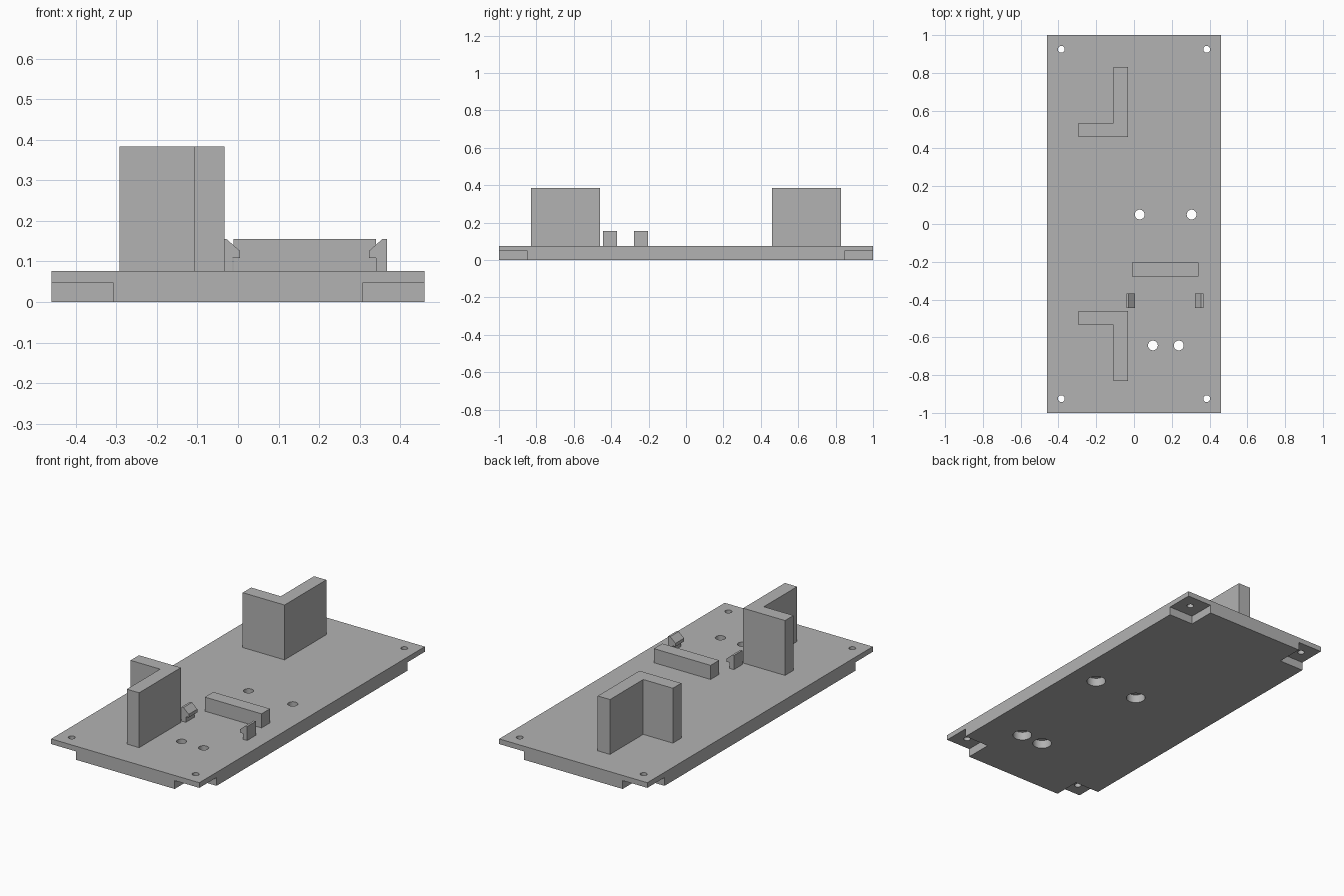
import bpy
import bmesh
from mathutils import Matrix

if "Cube" in bpy.data.objects:
    bpy.data.objects.remove(bpy.data.objects["Cube"], do_unlink=True)

# Single plain grey
grey = bpy.data.materials.new("plain grey")
grey.use_nodes = True
COLOUR = (0.45, 0.45, 0.45, 1)
grey.diffuse_color = COLOUR
grey.node_tree.nodes["Principled BSDF"].inputs["Base Color"].default_value = COLOUR

HALF_X, HALF_Y, TOP = 0.46, 1.0, 0.076
STEP = 0.047      # height of corner notches and counterbores
NOTCH = 0.153


def finish(name, bm):
    bmesh.ops.recalc_face_normals(bm, faces=bm.faces)
    mesh = bpy.data.meshes.new(name)
    bm.to_mesh(mesh)
    bm.free()
    mesh.materials.append(grey)
    ob = bpy.data.objects.new(name, mesh)
    bpy.context.scene.collection.objects.link(ob)
    return ob


def prism(name, outline, offset):
    """Extrude a closed 3D outline by an offset vector."""
    bm = bmesh.new()
    face = bm.faces.new([bm.verts.new(p) for p in outline])
    ext = bmesh.ops.extrude_face_region(bm, geom=[face])
    verts = [g for g in ext["geom"] if isinstance(g, bmesh.types.BMVert)]
    bmesh.ops.translate(bm, verts=verts, vec=offset)
    return finish(name, bm)


def box(name, x0, x1, y0, y1, z0, z1):
    corners = [(x0, y0, z0), (x1, y0, z0), (x1, y1, z0), (x0, y1, z0)]
    return prism(name, corners, (0, 0, z1 - z0))


def cylinder(name, x, y, r, z0, z1):
    bm = bmesh.new()
    bmesh.ops.create_cone(bm, cap_ends=True, segments=32, radius1=r, radius2=r,
                          depth=z1 - z0,
                          matrix=Matrix.Translation((x, y, (z0 + z1) / 2)))
    return finish(name, bm)


# Base plate with corner notches, corner holes and counterbored screw holes
plate = box("base_plate", -HALF_X, HALF_X, -HALF_Y, HALF_Y, 0, TOP)
cutters = []
for sx in (-1, 1):
    for sy in (-1, 1):
        xs = sorted((sx * (HALF_X - NOTCH), sx * (HALF_X + 0.1)))
        ys = sorted((sy * (HALF_Y - NOTCH), sy * (HALF_Y + 0.1)))
        cutters.append(box("notch_cutter", *xs, *ys, -0.1, STEP))
        cutters.append(cylinder("corner_hole_cutter", sx * 0.385, sy * 0.925,
                                0.018, -0.1, 0.2))
for x, y in ((0.03, 0.05), (0.305, 0.05), (0.1, -0.643), (0.237, -0.643)):
    cutters.append(cylinder("counterbore_cutter", x, y, 0.05, -0.1, STEP))
    cutters.append(cylinder("screw_hole_cutter", x, y, 0.026, -0.1, 0.2))

bpy.context.view_layer.objects.active = plate
for cutter in cutters:
    cutter.hide_render = True
    mod = plate.modifiers.new("cut", 'BOOLEAN')
    mod.operation = 'DIFFERENCE'
    mod.solver = 'EXACT'
    mod.object = cutter
    bpy.ops.object.modifier_apply(modifier=mod.name)
for cutter in cutters:
    bpy.data.objects.remove(cutter, do_unlink=True)

# Smooth hole walls, keep edges sharp
bpy.ops.object.select_all(action='DESELECT')
plate.select_set(True)
bpy.ops.object.shade_smooth_by_angle()

# Pair of tall L-shaped brackets, mirrored front to back
for name, s in (("back_bracket", 1), ("front_bracket", -1)):
    ell = [(-0.293, 0.46), (-0.033, 0.46), (-0.033, 0.83),
           (-0.109, 0.83), (-0.109, 0.535), (-0.293, 0.535)]
    prism(name, [(x, s * y, TOP) for x, y in ell], (0, 0, 0.384 - TOP))

# Low stop block
box("stop_block", -0.011, 0.341, -0.278, -0.203, TOP, 0.155)

# Facing snap clips, mirrored about the middle of the stop block
CLIP_MID = 0.164
hook = [(0.204, TOP), (0.204, 0.155), (0.192, 0.155), (0.159, 0.126),
        (0.159, 0.108), (0.177, 0.108), (0.177, TOP)]
for name, s in (("left_clip", 1), ("right_clip", -1)):
    prism(name, [(CLIP_MID + s * x, -0.444, z) for x, z in hook], (0, 0.076, 0))
